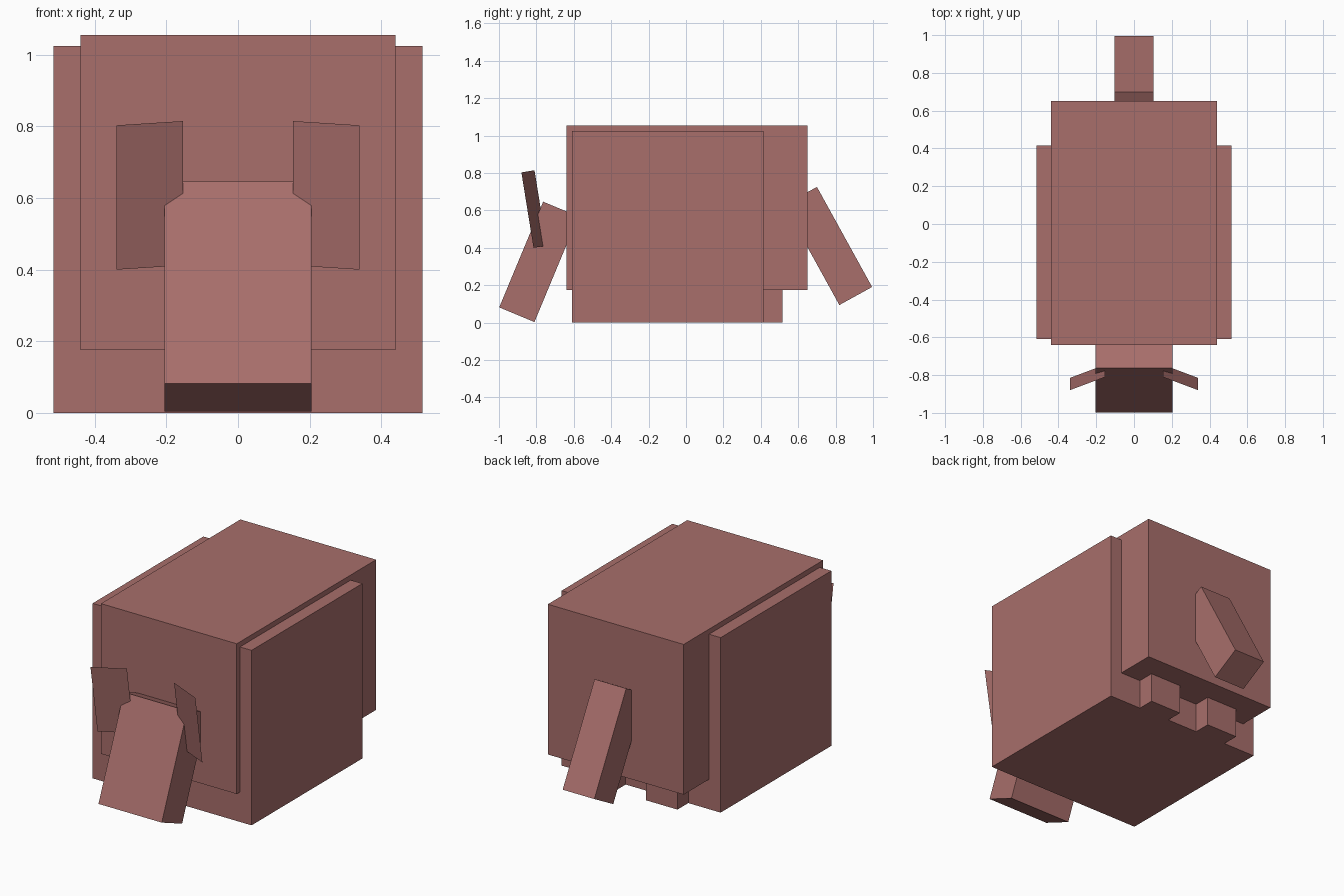
import bpy, math
from mathutils import Matrix

if "Cube" in bpy.data.objects:
    bpy.data.objects.remove(bpy.data.objects["Cube"])

mat = bpy.data.materials.new("dusty red")
mat.diffuse_color = (0.392, 0.156, 0.147, 1)
mat.use_nodes = True
mat.node_tree.nodes["Principled BSDF"].inputs["Base Color"].default_value = mat.diffuse_color


def add_mesh(name, verts, faces):
    mesh = bpy.data.meshes.new(name)
    mesh.from_pydata(verts, [], faces)
    mesh.materials.append(mat)
    obj = bpy.data.objects.new(name, mesh)
    bpy.context.collection.objects.link(obj)
    return obj


def add_box(name, center, size, tilt=0.0):
    """Box with the given full size, tilted about the x axis."""
    verts = [[(a - 0.5) * size[0], (b - 0.5) * size[1], (c - 0.5) * size[2]]
             for a in (0, 1) for b in (0, 1) for c in (0, 1)]
    faces = [(0, 1, 3, 2), (4, 6, 7, 5), (0, 4, 5, 1),
             (2, 3, 7, 6), (0, 2, 6, 4), (1, 5, 7, 3)]
    obj = add_box_mesh = add_mesh(name, verts, faces)
    obj.data.transform(Matrix.Translation(center) @ Matrix.Rotation(tilt, 4, 'X'))
    return obj


# Torso and the wider shell that reaches the ground
add_box("torso", (0, 0.005, 0.615), (0.88, 1.29, 0.88))
add_box("shell", (0, -0.0975, 0.5125), (1.03, 1.025, 1.025))

# Slanted head and tail
add_box("head", (0, -0.787, 0.325), (0.41, 0.204, 0.612), -math.atan2(0.235, 0.565))
add_box("tail", (0, 0.76, 0.41), (0.205, 0.2, 0.611), math.atan2(0.295, 0.535))

# Back legs and thin sheet ears, mirrored
for side, s in (("left", -1), ("right", 1)):
    add_box("back_leg_" + side, (s * 0.203, 0.4125, 0.0925), (0.205, 0.205, 0.185))
    quad = [(s * 0.153, -0.81, 0.815), (s * 0.153, -0.745, 0.412),
            (s * 0.34, -0.815, 0.40), (s * 0.34, -0.88, 0.803)]
    add_mesh("ear_" + side, quad, [(0, 1, 2, 3) if s > 0 else (3, 2, 1, 0)])
